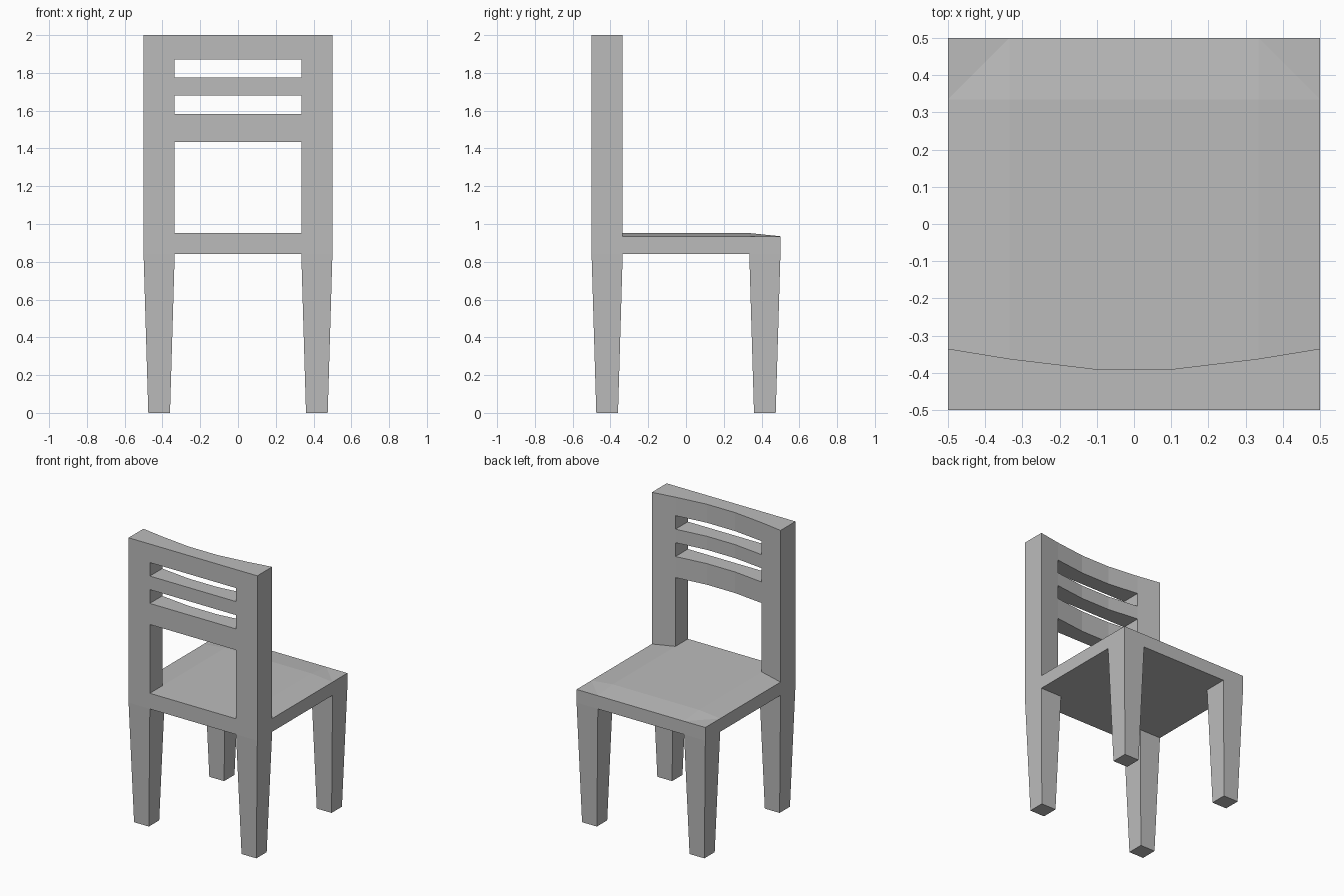
import bpy
import bmesh

if "Cube" in bpy.data.objects:
    bpy.data.objects.remove(bpy.data.objects["Cube"], do_unlink=True)

HALF, INNER = 0.5, 0.335            # outer half width, inner edge of posts and legs
SEAT_LOW, SEAT_EDGE, SEAT_TOP = 0.842, 0.935, 0.952

grey = bpy.data.materials.new("plain grey")
grey.use_nodes = True
color = (0.5, 0.5, 0.5, 1)
grey.diffuse_color = color
grey.node_tree.nodes["Principled BSDF"].inputs["Base Color"].default_value = color


def finish(name, bm):
    bmesh.ops.remove_doubles(bm, verts=bm.verts, dist=1e-5)
    bmesh.ops.recalc_face_normals(bm, faces=bm.faces)
    mesh = bpy.data.meshes.new(name)
    bm.to_mesh(mesh)
    bm.free()
    mesh.materials.append(grey)
    bpy.context.collection.objects.link(bpy.data.objects.new(name, mesh))


def add_face(bm, points):
    bm.faces.new([bm.verts.new(p) for p in points])


def seat_height(x, y):
    return SEAT_EDGE if abs(x) == HALF or y == HALF else SEAT_TOP


# Seat: top panels with bevelled sides and clipped rear corners
bm = bmesh.new()
panels = [[(-INNER, -HALF), (INNER, -HALF), (INNER, INNER), (-INNER, INNER)],
          [(-INNER, INNER), (INNER, INNER), (INNER, HALF), (-INNER, HALF)]]
for s in (-1, 1):
    i, o = s * INNER, s * HALF
    panels += [[(i, -HALF), (o, -HALF), (o, INNER), (i, INNER)],
               [(i, INNER), (o, INNER), (i, HALF)],
               [(o, INNER), (o, HALF), (i, HALF)]]
for panel in panels:
    add_face(bm, [(x, y, seat_height(x, y)) for x, y in panel])
bmesh.ops.remove_doubles(bm, verts=bm.verts, dist=1e-5)
bmesh.ops.recalc_face_normals(bm, faces=bm.faces)
result = bmesh.ops.extrude_face_region(bm, geom=bm.faces[:], use_keep_orig=True)
for item in result["geom"]:
    if isinstance(item, bmesh.types.BMVert):
        item.co.z = SEAT_LOW
finish("seat", bm)

# Backrest: one slab of cells with a curved inner side and three openings
xs = [-HALF, -INNER, -0.11, 0.11, INNER, HALF]
depth = {HALF: -0.335, INNER: -0.362, 0.11: -0.389}
levels = [None, 1.435, 1.583, 1.68, 1.775, 1.87, 2.0]


def solid(c, r):
    inside = 0 <= c < len(xs) - 1 and 0 <= r < len(levels) - 1
    return inside and (c in (0, len(xs) - 2) or r % 2 == 1)


def corner(c, r, inner):
    x = xs[c]
    y = depth[abs(x)] if inner else -HALF
    return (x, y, levels[r] if r else seat_height(x, -HALF))


bm = bmesh.new()
for c in range(len(xs) - 1):
    for r in range(len(levels) - 1):
        if not solid(c, r):
            continue
        ring = [(c, r), (c + 1, r), (c + 1, r + 1), (c, r + 1)]
        for inner in (False, True):
            add_face(bm, [corner(*p, inner) for p in ring])
        for k, (dc, dr) in enumerate([(0, -1), (1, 0), (0, 1), (-1, 0)]):
            if not solid(c + dc, r + dr):
                a, b = ring[k], ring[(k + 1) % 4]
                add_face(bm, [corner(*a, False), corner(*b, False),
                              corner(*b, True), corner(*a, True)])
finish("backrest", bm)

# Legs: square and tapering towards the floor
center = (HALF + INNER) / 2
for side, sx in (("right", -1), ("left", 1)):
    for end, sy in (("front", -1), ("back", 1)):
        bm = bmesh.new()
        bmesh.ops.create_cube(bm, size=1)
        for v in bm.verts:
            width = HALF - INNER if v.co.z > 0 else 0.115
            v.co = (sx * center + v.co.x * width, sy * center + v.co.y * width,
                    SEAT_LOW if v.co.z > 0 else 0)
        finish(f"{end}_{side}_leg", bm)
